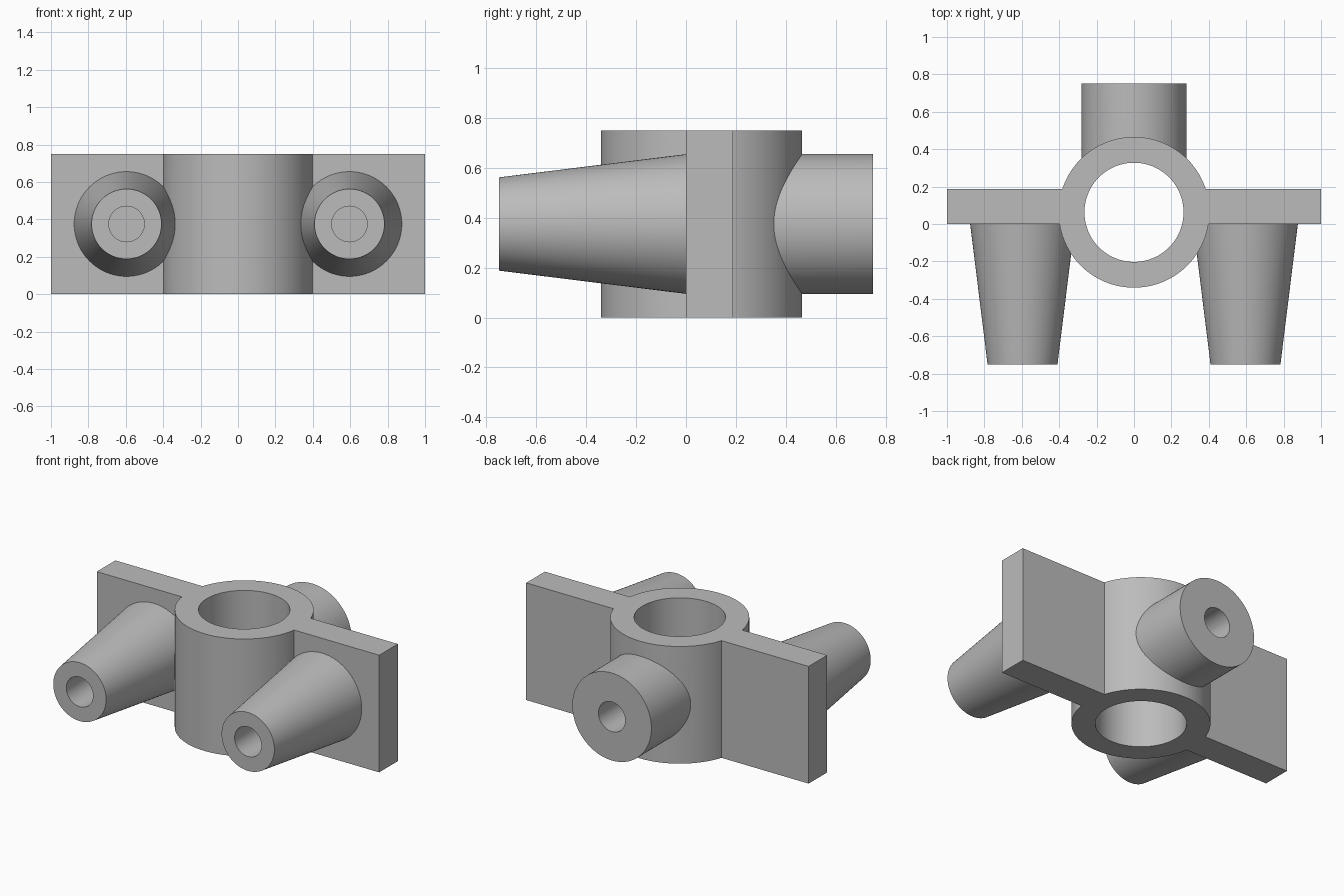
import bpy
import math

cube = bpy.data.objects.get("Cube")
if cube:
    bpy.data.objects.remove(cube, do_unlink=True)

grey = bpy.data.materials.new("grey metal")
grey.use_nodes = True
colour = (0.5, 0.5, 0.5, 1)
grey.diffuse_color = colour
grey.node_tree.nodes["Principled BSDF"].inputs["Base Color"].default_value = colour

HEIGHT = 0.75
MID = HEIGHT / 2
RING_Y = 0.0625
STUD_X = 0.596


def finish(name):
    obj = bpy.context.object
    obj.name = name
    bpy.ops.object.transform_apply(location=True, rotation=True, scale=True)
    obj.data.materials.append(grey)
    return obj


def upright(name, radius, z0, z1):
    bpy.ops.mesh.primitive_cylinder_add(
        vertices=96, radius=radius, depth=z1 - z0,
        location=(0, RING_Y, (z0 + z1) / 2))
    return finish(name)


def along_y(name, x, y0, y1, r0, r1):
    """Cone or cylinder from y0 (radius r0) to y1 (radius r1)."""
    bpy.ops.mesh.primitive_cone_add(
        vertices=96, radius1=r0, radius2=r1, depth=y1 - y0,
        location=(x, (y0 + y1) / 2, MID), rotation=(-math.pi / 2, 0, 0))
    return finish(name)


def combine(target, tool, operation):
    mod = target.modifiers.new(tool.name, "BOOLEAN")
    mod.operation = operation
    mod.solver = "EXACT"
    mod.object = tool
    bpy.context.view_layer.objects.active = target
    bpy.ops.object.modifier_apply(modifier=mod.name)
    bpy.data.objects.remove(tool, do_unlink=True)


# Central sleeve with the flat mounting plate through it
body = upright("bracket_body", 0.403, 0, HEIGHT)
bpy.ops.mesh.primitive_cube_add(size=1, location=(0, 0.094, MID))
bpy.context.object.scale = (2, 0.188, HEIGHT)
combine(body, finish("plate"), "UNION")

# Rear boss and the two tapered front studs, rooted inside the body
combine(body, along_y("rear_boss", 0, RING_Y, 0.75, 0.28, 0.28), "UNION")
taper = (0.28 - 0.187) / 0.75
root = 0.06
for side in (-1, 1):
    stud = along_y("stud", side * STUD_X, -0.75, root, 0.187, 0.28 + taper * root)
    combine(body, stud, "UNION")

# Main bore, blind stud holes and the boss hole opening into the bore
combine(body, upright("bore", 0.265, -0.1, HEIGHT + 0.1), "DIFFERENCE")
for side in (-1, 1):
    hole = along_y("stud_hole", side * STUD_X, -0.85, 0, 0.095, 0.095)
    combine(body, hole, "DIFFERENCE")
combine(body, along_y("boss_hole", 0, RING_Y, 0.85, 0.095, 0.095), "DIFFERENCE")

# Smooth round walls with crisp edges
bpy.ops.object.select_all(action="DESELECT")
body.select_set(True)
bpy.context.view_layer.objects.active = body
bpy.ops.object.shade_smooth_by_angle(angle=math.radians(25))
